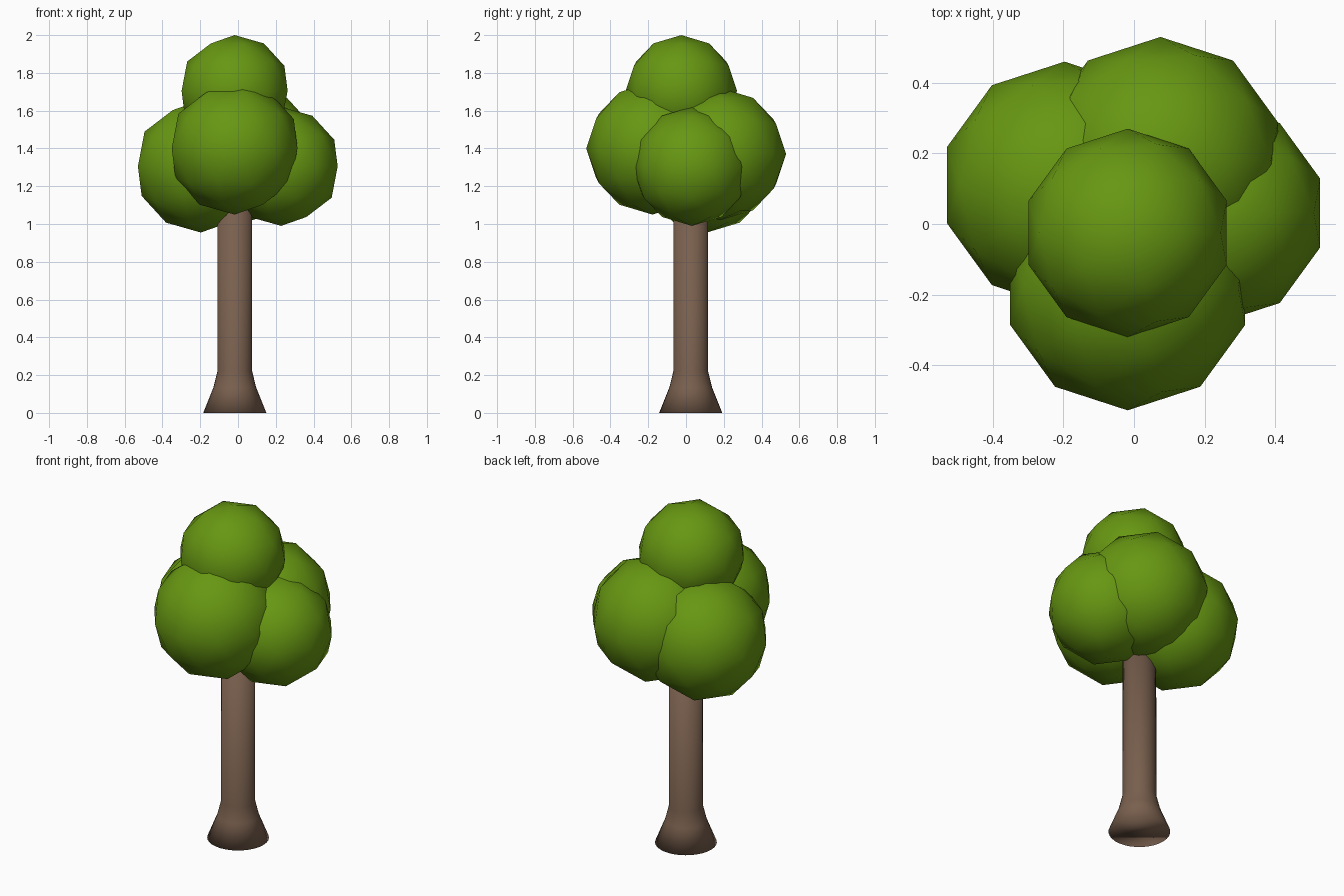
import bpy, bmesh, math

if "Cube" in bpy.data.objects:
    bpy.data.objects.remove(bpy.data.objects["Cube"])


def material(name, color):
    m = bpy.data.materials.new(name)
    m.diffuse_color = (*color, 1)
    m.use_nodes = True
    m.node_tree.nodes["Principled BSDF"].inputs["Base Color"].default_value = m.diffuse_color
    return m


bark = material("bark", (0.19, 0.115, 0.075))
leaf = material("leaf", (0.135, 0.31, 0.006))

# Foliage: low-poly icospheres with smooth shading (centre, radius)
clumps = {
    "foliage_top": ((-0.018, -0.025, 1.705), 0.295),
    "foliage_front": ((-0.018, -0.178, 1.40), 0.35),
    "foliage_left": ((-0.197, 0.11, 1.305), 0.35),
    "foliage_back": ((0.075, 0.18, 1.37), 0.35),
    "foliage_right": ((0.228, 0.031, 1.305), 0.315),
}
for name, (centre, radius) in clumps.items():
    bpy.ops.mesh.primitive_ico_sphere_add(subdivisions=2, radius=radius, location=centre)
    ob = bpy.context.object
    ob.name = name
    ob.data.materials.append(leaf)
    bpy.ops.object.shade_smooth()

# Trunk: lathed profile (radius, height) with a flared foot
profile = [(0.167, 0), (0.113, 0.135), (0.092, 0.22), (0.091, 1.25)]
SIDES = 32
bm = bmesh.new()
rings = [[bm.verts.new((r * math.cos(2 * math.pi * i / SIDES),
                        r * math.sin(2 * math.pi * i / SIDES), z))
          for i in range(SIDES)] for r, z in profile]
for low, high in zip(rings, rings[1:]):
    for i in range(SIDES):
        j = (i + 1) % SIDES
        bm.faces.new((low[i], low[j], high[j], high[i]))
bm.faces.new(rings[0][::-1])
bm.faces.new(rings[-1])
for f in bm.faces:
    f.smooth = True
mesh = bpy.data.meshes.new("trunk")
bm.to_mesh(mesh)
bm.free()
mesh.materials.append(bark)
trunk = bpy.data.objects.new("trunk", mesh)
trunk.location = (-0.017, 0.025, 0)
bpy.context.collection.objects.link(trunk)
